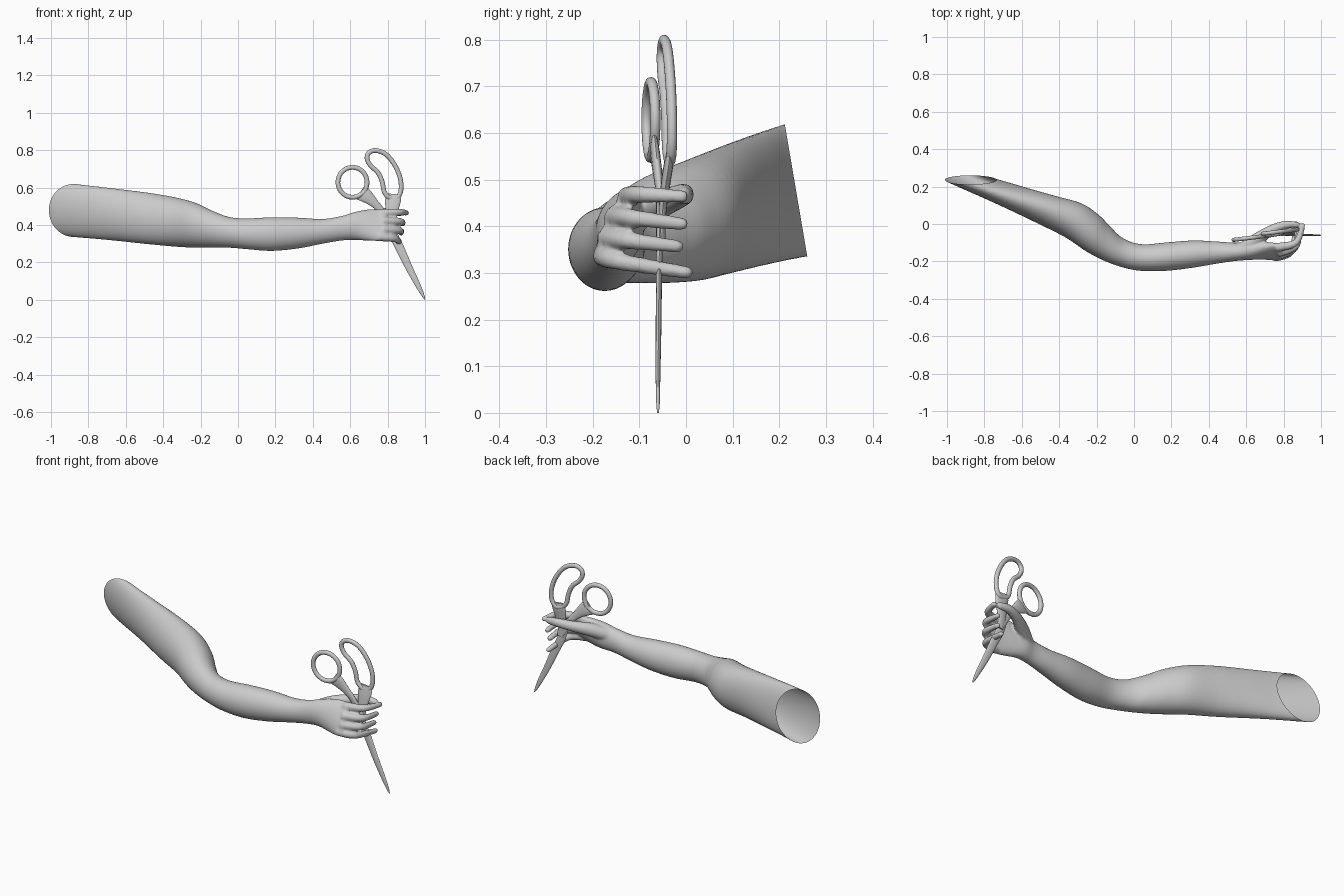
import bpy, bmesh, math
from mathutils import Vector

if "Cube" in bpy.data.objects:
    bpy.data.objects.remove(bpy.data.objects["Cube"])

GREY = bpy.data.materials.new("warm_grey")
GREY.diffuse_color = (0.6, 0.6, 0.6, 1)
GREY.use_nodes = True
GREY.node_tree.nodes["Principled BSDF"].inputs["Base Color"].default_value = GREY.diffuse_color


def spline(pts, steps, closed=False):
    """Catmull-Rom resampling of rows of numbers."""
    n, out = len(pts), []
    pick = (lambda i: pts[i % n]) if closed else (lambda i: pts[min(max(i, 0), n - 1)])
    for i in range(n if closed else n - 1):
        rows = list(zip(pick(i - 1), pick(i), pick(i + 1), pick(i + 2)))
        for s in range(steps):
            t = s / steps
            out.append([0.5 * (2 * b + (c - a) * t + (2 * a - 5 * b + 4 * c - d) * t * t
                               + (3 * b - a - 3 * c + d) * t ** 3) for a, b, c, d in rows])
    return out if closed else out + [list(pts[-1])]


def loft(bm, rings, closed=False):
    """Skin a row of point rings, capping the ends unless closed."""
    vs = [[bm.verts.new(p) for p in r] for r in rings]
    k = len(vs[0])
    for i in range(len(vs) if closed else len(vs) - 1):
        a, b = vs[i], vs[(i + 1) % len(vs)]
        for j in range(k):
            bm.faces.new((a[j], a[(j + 1) % k], b[(j + 1) % k], b[j]))
    if not closed:
        bm.faces.new(vs[0])
        bm.faces.new(vs[-1])
    bmesh.ops.recalc_face_normals(bm, faces=bm.faces)


def ellipse(c, u, v, k):
    return [c + u * math.cos(2 * math.pi * j / k) + v * math.sin(2 * math.pi * j / k)
            for j in range(k)]


def tube(bm, pts, ref, steps=6, closed=False, k=16, round_tip=False):
    """Tube through rows (x, y, z, half width, half depth along ref)."""
    rows = spline(pts, steps, closed)
    n, rings = len(rows), []
    for i, r in enumerate(rows):
        a, b = (i - 1) % n if closed else max(i - 1, 0), (i + 1) % n if closed else min(i + 1, n - 1)
        t = (Vector(rows[b][:3]) - Vector(rows[a][:3])).normalized()
        u = t.cross(ref).normalized()
        v = u.cross(t)
        rings.append(ellipse(Vector(r[:3]), u * r[3], v * r[4], k))
    if round_tip:
        for q in (0.5, 0.8, 0.97):
            f = math.sqrt(1 - q * q)
            rings.append(ellipse(Vector(r[:3]) + t * r[3] * q, u * r[3] * f, v * r[4] * f, k))
    loft(bm, rings, closed)


def finish(name, bm, angle=50):
    me = bpy.data.meshes.new(name)
    bm.to_mesh(me)
    bm.free()
    ob = bpy.data.objects.new(name, me)
    bpy.context.collection.objects.link(ob)
    me.materials.append(GREY)
    bpy.ops.object.select_all(action='DESELECT')
    ob.select_set(True)
    bpy.context.view_layer.objects.active = ob
    bpy.ops.object.shade_smooth_by_angle(angle=math.radians(angle))
    return ob


Y, Z = Vector((0, 1, 0)), Vector((0, 0, 1))

# Arm and palm: back edge x, y; front edge x, y; bottom z, top z; lean
arm = [(-.86, .30, -1.10, .285, .34, .63, -.17), (-.76, .245, -1.0, .23, .335, .62, -.17),
       (-.60, .20, -.76, .12, .318, .597, -.1), (-.42, .15, -.54, .015, .297, .572, 0),
       (-.28, .11, -.37, -.07, .283, .545, 0), (-.19, .05, -.25, -.15, .278, .515, 0),
       (-.13, -.01, -.14, -.205, .278, .475, 0), (-.06, -.075, -.03, -.24, .278, .442, 0),
       (.04, -.108, .06, -.252, .27, .435, 0), (.18, -.098, .18, -.25, .261, .441, 0),
       (.32, -.088, .32, -.233, .274, .439, 0), (.45, -.094, .45, -.211, .299, .432, 0),
       (.55, -.10, .55, -.197, .316, .447, 0), (.62, -.09, .62, -.192, .32, .468, .05),
       (.69, -.10, .69, -.186, .316, .482, .25), (.75, -.115, .75, -.18, .314, .484, .4),
       (.79, -.125, .79, -.175, .32, .48, .4)]
rings = []
for xb, yb, xf, yf, lo, hi, lean in spline(arm, 5):
    c = Vector(((xb + xf) / 2, (yb + yf) / 2, (lo + hi) / 2))
    h = (hi - lo) / 2
    rings.append(ellipse(c, Vector(((xb - xf) / 2, (yb - yf) / 2, 0)), Vector((0, lean * h, h)), 40))
bm = bmesh.new()
loft(bm, rings)

# Fingers, index to little: knuckle, middle joint, tip
for knuckle, joint, tip in (((.76, -.125, .462), (.865, -.10, .468), (.902, -.008, .464)),
                            ((.77, -.155, .420), (.868, -.115, .418), (.880, -.008, .405)),
                            ((.77, -.170, .375), (.862, -.125, .370), (.872, -.018, .357)),
                            ((.75, -.178, .337), (.842, -.145, .325), (.866, .002, .301))):
    tube(bm, [(*knuckle, .024, .024), (*joint, .019, .019), (*tip, .014, .014)], Z, round_tip=True)

# Thumb
tube(bm, [(.58, -.135, .41, .035, .035), (.66, -.08, .44, .034, .036), (.74, -.03, .458, .027, .028),
          (.81, -.005, .468, .022, .024), (.872, -.004, .466, .015, .019)], Z, round_tip=True)

# Fuse arm, palm and fingers into one skin
ob = finish("arm_and_hand", bm)
m = ob.modifiers.new("fuse", 'REMESH')
m.mode, m.voxel_size = 'VOXEL', 0.0065
m = ob.modifiers.new("soften", 'SMOOTH')
m.factor, m.iterations = 0.5, 5
skin = bpy.data.meshes.new_from_object(ob.evaluated_get(bpy.context.evaluated_depsgraph_get()))
bpy.data.objects.remove(ob)

# Open shoulder end
bm = bmesh.new()
bm.from_mesh(skin)
bmesh.ops.bisect_plane(bm, geom=bm.verts[:] + bm.edges[:] + bm.faces[:], dist=1e-5,
                       plane_co=(-.88, .236, .477), plane_no=(0, 1, .17), clear_outer=True)
finish("arm_and_hand", bm, 80)


def flat(x, z, w, d, off=0):
    """Point on the slightly turned plane of the handles."""
    return (x, -.085 + .12 * (x - .53) + off, z, w, d)


# Small finger loop
bm = bmesh.new()
ring = [(.612 + .078 * math.cos(a), .628 + .08 * math.sin(a)) for a in
        [i * math.pi / 5 for i in range(10)]]
tube(bm, [flat(x, z, .0125, .011) for x, z in ring], Y, 5, True)
finish("small_loop", bm)

# Large finger loop
bm = bmesh.new()
ring = [(.735, .798), (.699, .785), (.690, .755), (.708, .718), (.748, .68), (.771, .63), (.783, .575),
        (.812, .545), (.85, .545), (.871, .585), (.867, .65), (.838, .72), (.79, .778)]
tube(bm, [flat(x, z, .0125, .011, .014) for x, z in ring], Y, 5, True)
finish("large_loop", bm)

# Shanks from the loops to the pivot
bm = bmesh.new()
tube(bm, [flat(.655, .575, .044, .006), flat(.685, .555, .037, .010), flat(.73, .515, .023, .010),
          flat(.77, .47, .019, .008), flat(.82, .39, .018, .005)], Y)
finish("small_shank", bm)
bm = bmesh.new()
tube(bm, [flat(.832, .565, .036, .006, .014), flat(.829, .535, .042, .010, .012),
          flat(.824, .49, .036, .010, .006), flat(.82, .43, .024, .008), flat(.83, .37, .018, .005)], Y)
finish("large_shank", bm)

# Blade
bm = bmesh.new()
tube(bm, [(.795, -.057, .45, .022, .007), (.825, -.057, .36, .024, .007), (.864, -.058, .28, .023, .0065),
          (.915, -.059, .17, .019, .006), (.962, -.06, .078, .014, .005), (.988, -.06, .025, .008, .004),
          (.999, -.06, .001, .002, .002)], Y)
finish("blade", bm)
